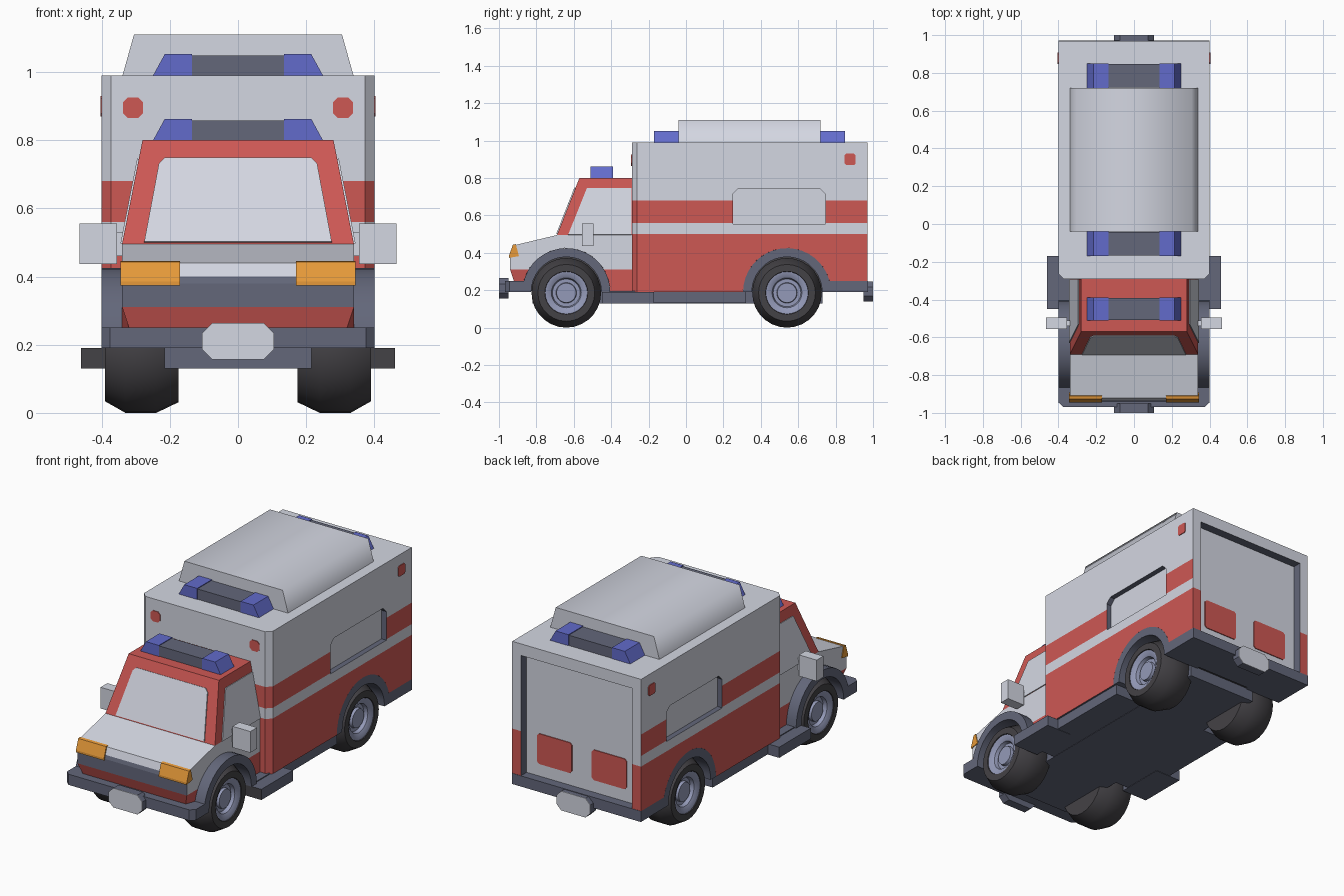
import bpy, bmesh, math
from mathutils import Vector

if "Cube" in bpy.data.objects:
    bpy.data.objects.remove(bpy.data.objects["Cube"])


def material(name, r, g, b):
    m = bpy.data.materials.new(name)
    lin = [((c / 255 + 0.055) / 1.055) ** 2.4 for c in (r, g, b)]
    m.diffuse_color = (*lin, 1)
    m.use_nodes = True
    m.node_tree.nodes["Principled BSDF"].inputs["Base Color"].default_value = m.diffuse_color
    return m


GREY = material("light_grey", 212, 215, 226)
RED = material("red", 206, 88, 84)
SLATE = material("slate", 99, 103, 122)
BLACK = material("charcoal", 68, 66, 70)
BLUE = material("blue", 98, 107, 203)
ORANGE = material("orange", 240, 160, 60)
HUB = material("hub_blue_grey", 148, 154, 184)


def finish(name, bm, mats, smooth=None):
    bmesh.ops.recalc_face_normals(bm, faces=bm.faces)
    me = bpy.data.meshes.new(name)
    bm.to_mesh(me)
    bm.free()
    ob = bpy.data.objects.new(name, me)
    bpy.context.collection.objects.link(ob)
    for m in mats:
        me.materials.append(m)
    bpy.ops.object.select_all(action='DESELECT')
    ob.select_set(True)
    bpy.context.view_layer.objects.active = ob
    if smooth:
        bpy.ops.object.shade_smooth_by_angle(angle=math.radians(smooth))
    return ob


def solid_bm(pts, vec):
    """Polygon swept along a vector."""
    bm = bmesh.new()
    a = [bm.verts.new(p) for p in pts]
    b = [bm.verts.new(Vector(p) + Vector(vec)) for p in pts]
    bm.faces.new(a)
    bm.faces.new(b)
    for i in range(len(a)):
        j = (i + 1) % len(a)
        bm.faces.new((a[i], a[j], b[j], b[i]))
    bmesh.ops.recalc_face_normals(bm, faces=bm.faces)
    return bm


def solid(name, pts, vec, mat, smooth=None):
    return finish(name, solid_bm(pts, vec), [mat], smooth)


def box(name, x0, x1, y0, y1, z0, z1, mat):
    return solid(name, [(x0, y0, z0), (x1, y0, z0), (x1, y1, z0), (x0, y1, z0)],
                 (0, 0, z1 - z0), mat)


def octagon(cu, cv, hu, hv, c):
    """Rectangle with cut corners, in 2D."""
    return [(cu + u, cv + v) for u, v in (
        (-hu + c, -hv), (hu - c, -hv), (hu, -hv + c), (hu, hv - c),
        (hu - c, hv), (-hu + c, hv), (-hu, hv - c), (-hu, -hv + c))]


def slice_z(bm, *levels):
    for z in levels:
        bmesh.ops.bisect_plane(bm, geom=bm.verts[:] + bm.edges[:] + bm.faces[:], dist=1e-5,
                               plane_co=(0, 0, z), plane_no=(0, 0, 1))


def arc(cy, r, a0, a1, n=18):
    return [(cy + r * math.cos(math.radians(a0 + (a1 - a0) * i / n)),
             0.19 + r * math.sin(math.radians(a0 + (a1 - a0) * i / n))) for i in range(n + 1)]


FRONT, REAR, ARCH = -0.64, 0.54, 0.235
LOW = math.degrees(math.asin(0.06 / ARCH))  # arch angle where z = 0.25

# Rear box body with wheel arches
profile = [(0.97, 0.99), (-0.29, 0.99), (-0.29, 0.19)] + arc(REAR, ARCH, 180, LOW) + [(0.97, 0.25)]
bm = solid_bm([(-0.40, y, z) for y, z in profile], (0.80, 0, 0))
corners = [e for e in bm.edges if all(abs(v.co.y + 0.29) < 1e-4 for v in e.verts)
           and abs(e.verts[0].co.x - e.verts[1].co.x) < 1e-4]
bmesh.ops.bevel(bm, geom=corners, offset=0.028, segments=1, affect='EDGES')
body = finish("box_body", bm, [])

# Recesses for the rear doors and side windows
win = [(0.25, 0.555), (0.745, 0.555), (0.745, 0.715), (0.715, 0.745), (0.28, 0.745), (0.25, 0.715)]
cutters = [box("door_cutter", -0.345, 0.345, 0.92, 1.1, 0.1, 0.925, SLATE)]
for s in (1, -1):
    cutters.append(solid("window_cutter", [(s * 0.37, y, z) for y, z in win], (s * 0.1, 0, 0), SLATE))
bpy.context.view_layer.objects.active = body
for c in cutters:
    c.hide_render = True
    mod = body.modifiers.new("cut", 'BOOLEAN')
    mod.operation, mod.solver, mod.object = 'DIFFERENCE', 'EXACT', c
    bpy.ops.object.modifier_apply(modifier=mod.name)
for c in cutters:
    bpy.data.objects.remove(c)

# Body stripes by height
bm = bmesh.new()
bm.from_mesh(body.data)
slice_z(bm, 0.50, 0.56, 0.68)
bm.normal_update()
for f in bm.faces:
    p, n = f.calc_center_median(), f.normal
    x = abs(p.x)
    in_window = 0.24 < p.y < 0.75 and 0.55 < p.z < 0.75 and x < 0.399
    in_door = 0.915 < p.y < 0.969 and x < 0.35 and p.z < 0.93
    f.material_index = 0
    if in_window:
        f.material_index = 0 if abs(n.x) > 0.9 else 2
    elif in_door:
        f.material_index = 0 if n.y > 0.9 else 2
    elif n.z < -0.3:
        f.material_index = 2
    elif p.z < 0.50 or (0.56 < p.z < 0.68 and n.y < 0.5):
        f.material_index = 1
body.data.materials.clear()
for m in (GREY, RED, SLATE):
    body.data.materials.append(m)
bm.to_mesh(body.data)
bm.free()

# Cab with nose, tapered towards the roof
profile = ([(-0.29, 0.80), (-0.29, 0.19)] + arc(FRONT, ARCH, 0, 180 - LOW) +
           [(-0.92, 0.25), (-0.94, 0.31), (-0.94, 0.38), (-0.92, 0.44), (-0.69, 0.495), (-0.57, 0.80)])
bm = solid_bm([(-0.34, y, z) for y, z in profile], (0.68, 0, 0))
slice_z(bm, 0.31, 0.40, 0.495)
for v in bm.verts:
    if v.co.z > 0.495:
        v.co.x *= 1 - 0.176 * (v.co.z - 0.495) / 0.305
    elif v.co.z < 0.31 and v.co.y < -0.9:
        v.co.x *= 0.94
bm.normal_update()
for f in bm.faces:
    z = f.calc_center_median().z
    f.material_index = 1 if z < 0.31 or z > 0.50 else 0
    if f.normal.y < -0.5 and 0.31 < z < 0.40:
        f.material_index = 2
finish("cab", bm, [GREY, RED, SLATE])

# Windscreen and cab side windows as thin plates
shield = [(-0.275, 0.50), (0.275, 0.50), (0.232, 0.73), (0.215, 0.747), (-0.215, 0.747), (-0.232, 0.73)]
solid("windscreen", [(x, -0.69 + 0.393 * (z - 0.495), z) for x, z in shield],
      (0, -0.0056, 0.0022), GREY)
for s in (1, -1):
    pts = [(-0.63, 0.496), (-0.53, 0.745), (-0.292, 0.745), (-0.292, 0.496)]
    solid("cab_side_window", [(s * (0.34 - 0.197 * (z - 0.495)), y, z) for y, z in pts],
          (s * 0.005, 0, 0.001), GREY)

# Roof unit
solid("roof_unit", [(-0.34, -0.04, 0.985), (0.34, -0.04, 0.985), (0.305, -0.04, 1.11), (-0.305, -0.04, 1.11)],
      (0, 0.76, 0), GREY, 80)

# Three light bars
for y, z, d in ((-0.51, 0.80, 0.12), (-0.17, 0.99, 0.13), (0.72, 0.99, 0.13)):
    box("light_bar_centre", -0.135, 0.135, y + 0.003, y + d - 0.003, z - 0.01, z + 0.058, SLATE)
    for s in (1, -1):
        solid("light_bar_lamp", [(s * 0.135, y, z - 0.002), (s * 0.25, y, z - 0.002),
                                 (s * 0.215, y, z + 0.062), (s * 0.135, y, z + 0.062)], (0, d, 0), BLUE)

# Bumpers
solid("front_bumper", [(0.40, -0.83, 0.19), (0.40, -0.945, 0.19), (0.375, -0.968, 0.19),
                       (-0.375, -0.968, 0.19), (-0.40, -0.945, 0.19), (-0.40, -0.83, 0.19)],
      (0, 0, 0.06), SLATE)
box("rear_bumper", -0.40, 0.40, 0.745, 0.972, 0.19, 0.25, SLATE)

# Plate holders with light faces
for s, z in ((-1, 0.21), (1, 0.193)):
    o = octagon(0, z, 0.105, 0.054, 0.03)
    solid("plate_holder", [(x, s * 0.95, v) for x, v in o], (0, s * 0.047, 0), SLATE)
    solid("plate_face", [(x, s * 0.996, v) for x, v in o], (0, s * 0.004, 0), GREY)

# Chassis and floor
box("chassis_beam", -0.215, 0.215, -0.82, 0.73, 0.13, 0.20, SLATE)
box("floor", -0.39, 0.39, -0.41, 0.32, 0.132, 0.195, SLATE)
for cy in (FRONT, REAR):
    box("wheel_well", -0.17, 0.17, cy - 0.23, cy + 0.23, 0.195, 0.42, BLACK)

# Door panels in red on the rear
for s in (1, -1):
    solid("rear_door_panel", [(x, 0.919, z) for x, z in octagon(s * 0.17, 0.405, 0.108, 0.085, 0.012)],
          (0, 0.006, 0), RED)


def lathe(name, prof, cy, s, mat, n=28):
    """Spin (radius, x) points about the wheel axle."""
    bm = bmesh.new()
    rings = [[bm.verts.new((s * x, cy + r * math.cos(math.tau * i / n),
                            0.186 + r * math.sin(math.tau * i / n))) for i in range(n)] for r, x in prof]
    for a, b in zip(rings, rings[1:]):
        for i in range(n):
            bm.faces.new((a[i], a[(i + 1) % n], b[(i + 1) % n], b[i]))
    bmesh.ops.remove_doubles(bm, verts=bm.verts, dist=1e-5)
    finish(name, bm, [mat], 35)


for s in (1, -1):
    # Wheels and fenders
    for cy in (FRONT, REAR):
        lathe("tyre", [(0.105, 0.35), (0.115, 0.39), (0.152, 0.39), (0.186, 0.33), (0.186, 0.24),
                       (0.155, 0.175), (0, 0.175)], cy, s, BLACK)
        lathe("rim", [(0.113, 0.386), (0.105, 0.386), (0.08, 0.372), (0.074, 0.352), (0.055, 0.352),
                      (0.052, 0.368), (0, 0.368)], cy, s, HUB)
        ring = arc(cy, ARCH, 0, 180) + arc(cy, 0.188, 180, 0)
        solid("fender", [(s * 0.17, y, z) for y, z in ring], (s * 0.23, 0, 0), SLATE, 30)
    # Side steps with a dark front end
    step = box("side_step", s * 0.30, s * 0.46, -0.45, -0.17, 0.13, 0.19, SLATE)
    step.data.materials.append(BLACK)
    for f in step.data.polygons:
        f.material_index = 1 if f.normal.y < -0.5 else 0
    # Mirrors
    box("mirror", s * 0.355, s * 0.465, -0.555, -0.495, 0.437, 0.556, GREY)
    box("mirror_arm", s * 0.32, s * 0.36, -0.54, -0.51, 0.46, 0.53, GREY)
    # Headlights wrapping the nose corners
    solid("headlight", [(s * 0.17, y, z) for y, z in
                        ((-0.893, 0.382), (-0.946, 0.373), (-0.946, 0.385), (-0.926, 0.443), (-0.91, 0.446))],
          (s * 0.174, 0, 0), ORANGE)
    # Red marker lamps on front and sides of the body
    solid("front_marker", [(x, -0.288, z) for x, z in octagon(s * 0.308, 0.895, 0.03, 0.03, 0.014)],
          (0, -0.006, 0), RED)
    solid("side_marker", [(s * 0.398, y, z) for y, z in octagon(0.877, 0.9, 0.03, 0.03, 0.008)],
          (s * 0.006, 0, 0), RED)
